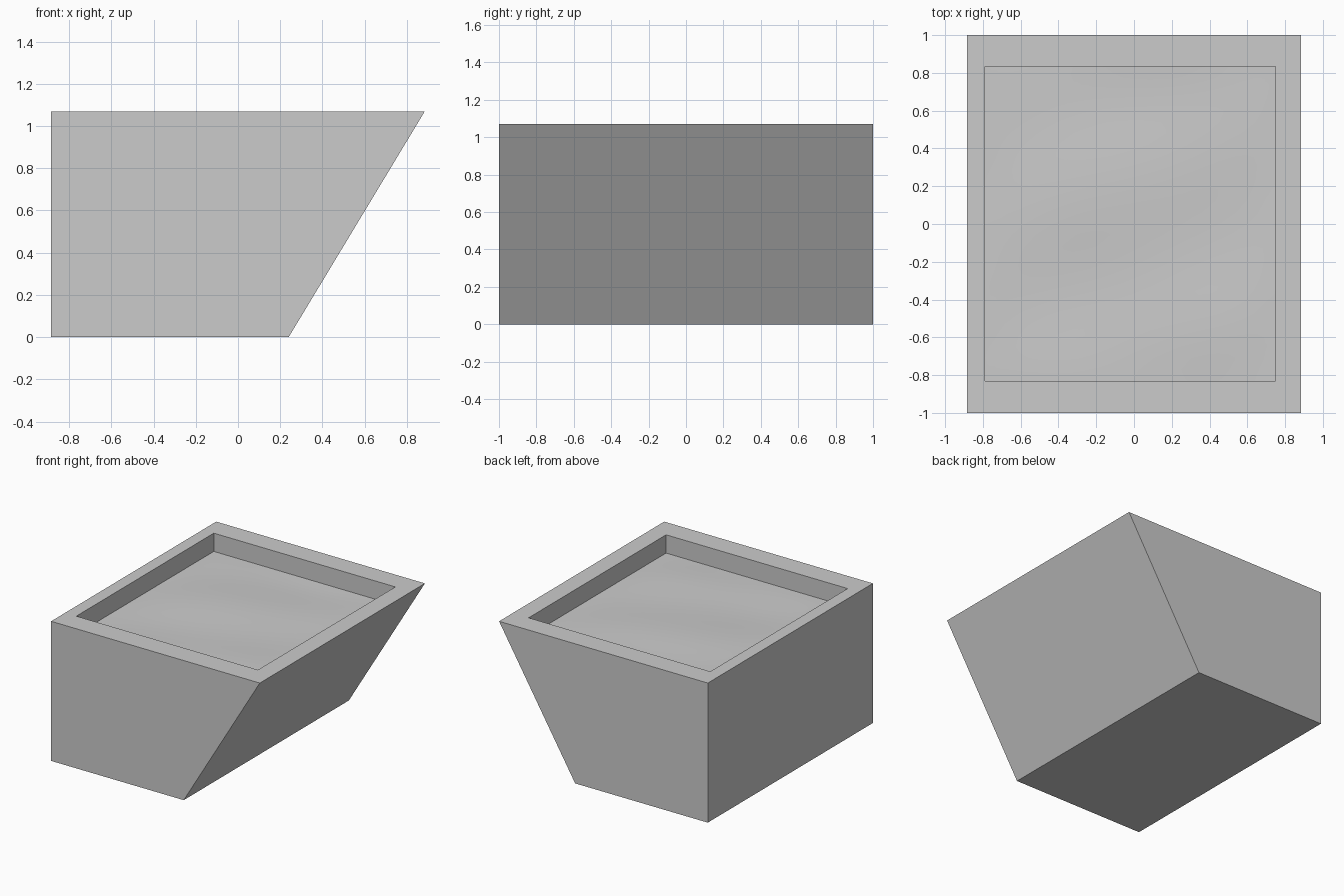
import bpy, bmesh
from math import sin, cos

if "Cube" in bpy.data.objects:
    bpy.data.objects.remove(bpy.data.objects["Cube"])

HALF_X, HALF_Y, TOP = 0.885, 1.0, 1.07
X0, X1, Y0, Y1 = -0.79, 0.75, -0.83, 0.835   # opening
WALL_BOTTOM, SOIL_Z = 0.91, 0.93


def finish(bm, name):
    bmesh.ops.recalc_face_normals(bm, faces=bm.faces)
    mesh = bpy.data.meshes.new(name)
    bm.to_mesh(mesh)
    bm.free()
    obj = bpy.data.objects.new(name, mesh)
    bpy.context.collection.objects.link(obj)
    return obj


# Planter body: wedge profile extruded along y
bm = bmesh.new()
profile = [(-HALF_X, 0), (0.24, 0), (HALF_X, TOP), (-HALF_X, TOP)]
face = bm.faces.new([bm.verts.new((x, -HALF_Y, z)) for x, z in profile])
ext = bmesh.ops.extrude_face_region(bm, geom=[face], use_keep_orig=True)
moved = [g for g in ext["geom"] if isinstance(g, bmesh.types.BMVert)]
bmesh.ops.translate(bm, verts=moved, vec=(0, 2 * HALF_Y, 0))

# Rim and recess walls: inset the top, then sink the opening
top = next(f for f in bm.faces if all(v.co.z > TOP - 0.001 for v in f.verts))
bmesh.ops.inset_individual(bm, faces=[top], thickness=0.1)
for v in top.verts:
    v.co.x = X0 if v.co.x < 0 else X1
    v.co.y = Y0 if v.co.y < 0 else Y1
ext = bmesh.ops.extrude_discrete_faces(bm, faces=[top])
opening = ext["faces"][0]
rim_edge = [(v.co.x, v.co.y) for v in opening.verts]
bmesh.ops.delete(bm, geom=[opening], context='FACES')
corners = [bm.verts.new((x, y, TOP)) for x, y in rim_edge]
lower = [bm.verts.new((x, y, WALL_BOTTOM)) for x, y in rim_edge]
for i in range(4):
    j = (i + 1) % 4
    bm.faces.new((corners[i], corners[j], lower[j], lower[i]))
bmesh.ops.remove_doubles(bm, verts=bm.verts, dist=0.0001)
finish(bm, "planter_body")

# Soil: gently rolling surface inside the opening
bm = bmesh.new()
bmesh.ops.create_grid(bm, x_segments=28, y_segments=28, size=1)
for v in bm.verts:
    u, w = v.co.x, v.co.y
    x = (X0 + X1) / 2 + u * (X1 - X0) / 2
    y = (Y0 + Y1) / 2 + w * (Y1 - Y0) / 2
    fade = (1 - u ** 4) * (1 - w ** 4)
    bump = 0.006 * sin(6 * y - 2 * x) + 0.004 * cos(4 * x + 3 * y)
    v.co = (x, y, SOIL_Z + bump * fade)
for f in bm.faces:
    f.smooth = True
soil = finish(bm, "soil")
if soil.data.polygons[0].normal.z < 0:
    soil.data.flip_normals()
